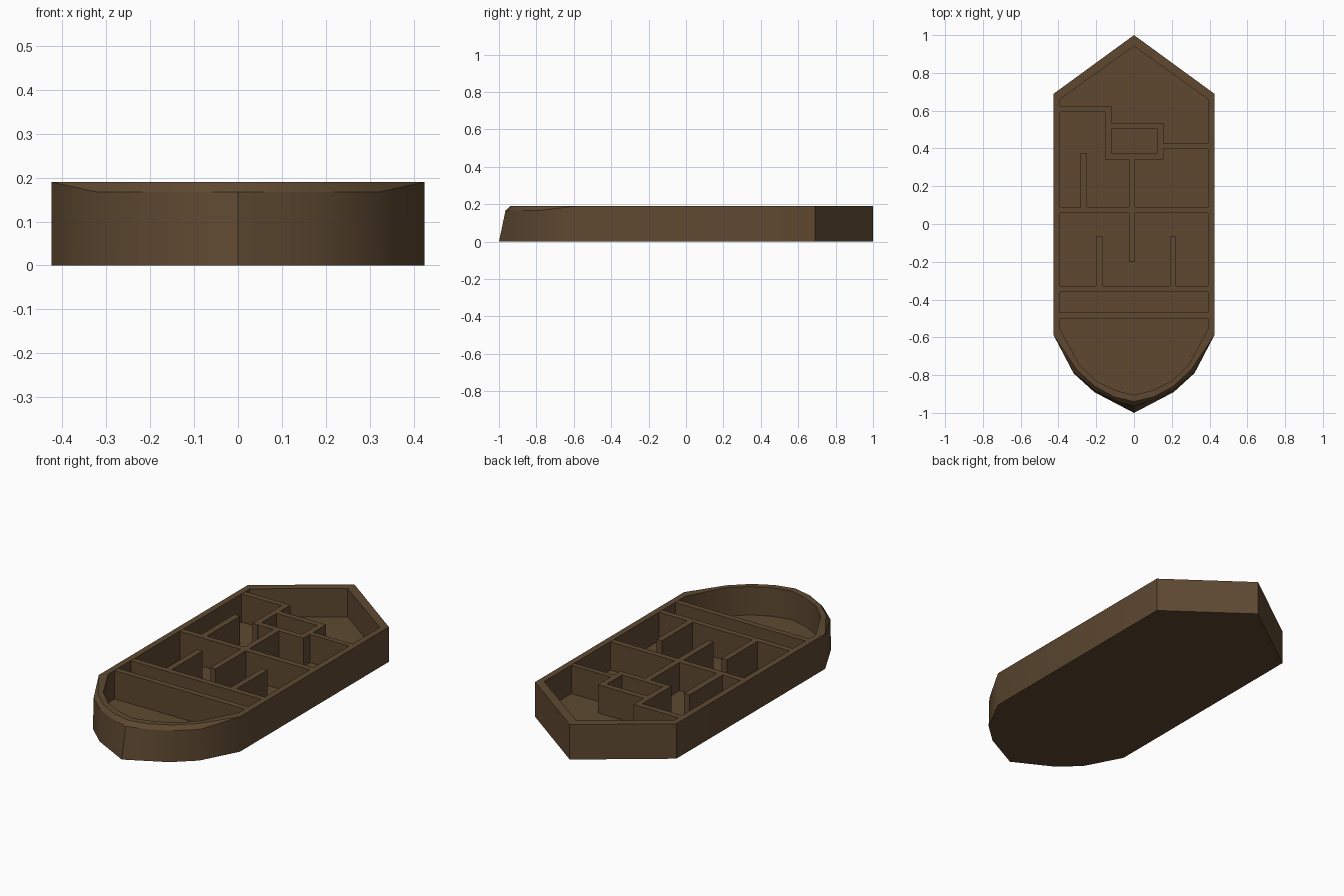
import bpy, bmesh, math

if "Cube" in bpy.data.objects:
    bpy.data.objects.remove(bpy.data.objects["Cube"])

TOP, FLOOR = 0.19, 0.035

wood = bpy.data.materials.new("dark_brown_wood")
wood.diffuse_color = (0.112, 0.066, 0.031, 1)
wood.use_nodes = True
wood.node_tree.nodes["Principled BSDF"].inputs["Base Color"].default_value = wood.diffuse_color


def add_object(name, bm):
    bmesh.ops.recalc_face_normals(bm, faces=bm.faces)
    mesh = bpy.data.meshes.new(name)
    bm.to_mesh(mesh)
    bm.free()
    mesh.materials.append(wood)
    ob = bpy.data.objects.new(name, mesh)
    bpy.context.collection.objects.link(ob)
    return ob


def ring(bm, half):
    """Closed outline from right-hand half points, stern to bow."""
    pts = half + [(-x, y, z) for x, y, z in reversed(half[1:-1])]
    return [bm.verts.new(p) for p in pts]


# hull: outlines from keel up the side, over the rim, down to the floor
stern = [(0, 1), (0.425, 0.69), (0.425, -0.59)]
bottom = stern + [(0.32, -0.79), (0.21, -0.89), (0.105, -0.945), (0, -1)]
shoulder = stern + [(0.32, -0.785), (0.21, -0.88), (0.105, -0.93), (0, -0.965)]
rim_out = stern + [(0.30, -0.775), (0.207, -0.86), (0.105, -0.915), (0, -0.94)]
rim_in = [(0, 0.942), (0.392, 0.66), (0.392, -0.555), (0.29, -0.745),
          (0.2, -0.83), (0.1, -0.88), (0, -0.905)]


def at(z, pts):
    return [(x, y, z) for x, y in pts]


shoulder_3d = at(TOP, shoulder[:3]) + at(0.167, shoulder[3:])
bm = bmesh.new()
loops = [ring(bm, h) for h in (at(0, bottom), shoulder_3d, at(TOP, rim_out),
                               at(TOP, rim_in), at(FLOOR, rim_in))]
n = len(loops[0])
for a, b in zip(loops, loops[1:]):
    for i in range(n):
        j = (i + 1) % n
        bm.faces.new((a[i], a[j], b[j], b[i]))
bm.faces.new(loops[0])
bm.faces.new(loops[-1])
bmesh.ops.remove_doubles(bm, verts=bm.verts, dist=0.0005)
hull = add_object("hull", bm)
bpy.context.view_layer.objects.active = hull
hull.select_set(True)
bpy.ops.object.shade_smooth_by_angle(angle=math.radians(30))


# interior walls: x0, x1, y0, y1
def wall(name, x0, x1, y0, y1):
    bm = bmesh.new()
    bmesh.ops.create_cube(bm, size=1)
    for v in bm.verts:
        v.co = ((x0, x1)[v.co.x > 0], (y0, y1)[v.co.y > 0],
                (FLOOR - 0.005, TOP - 0.001)[v.co.z > 0])
    return add_object(name, bm)


# full-width bulkheads
for i, y in enumerate((-0.485, -0.345, 0.075)):
    wall(f"bulkhead_{i + 1}", -0.4, 0.4, y - 0.016, y + 0.016)

# room partitions running along the hull
wall("front_partition_left", -0.2, -0.168, -0.34, -0.065)
wall("front_partition_right", 0.19, 0.222, -0.34, -0.065)
wall("front_partition_centre", -0.026, 0.006, -0.2, 0.07)
wall("rear_partition_centre", -0.026, 0.006, 0.08, 0.35)
wall("rear_partition_left", -0.284, -0.25, 0.08, 0.375)

# stern rooms
wall("stern_wall_left", -0.4, -0.12, 0.592, 0.624)
wall("stern_wall_side", -0.152, -0.12, 0.34, 0.62)
wall("stern_wall_right", 0.15, 0.4, 0.398, 0.426)

# central shaft
wall("shaft_front", -0.13, 0.155, 0.342, 0.374)
wall("shaft_back", -0.13, 0.155, 0.504, 0.536)
wall("shaft_side", 0.123, 0.155, 0.345, 0.53)
